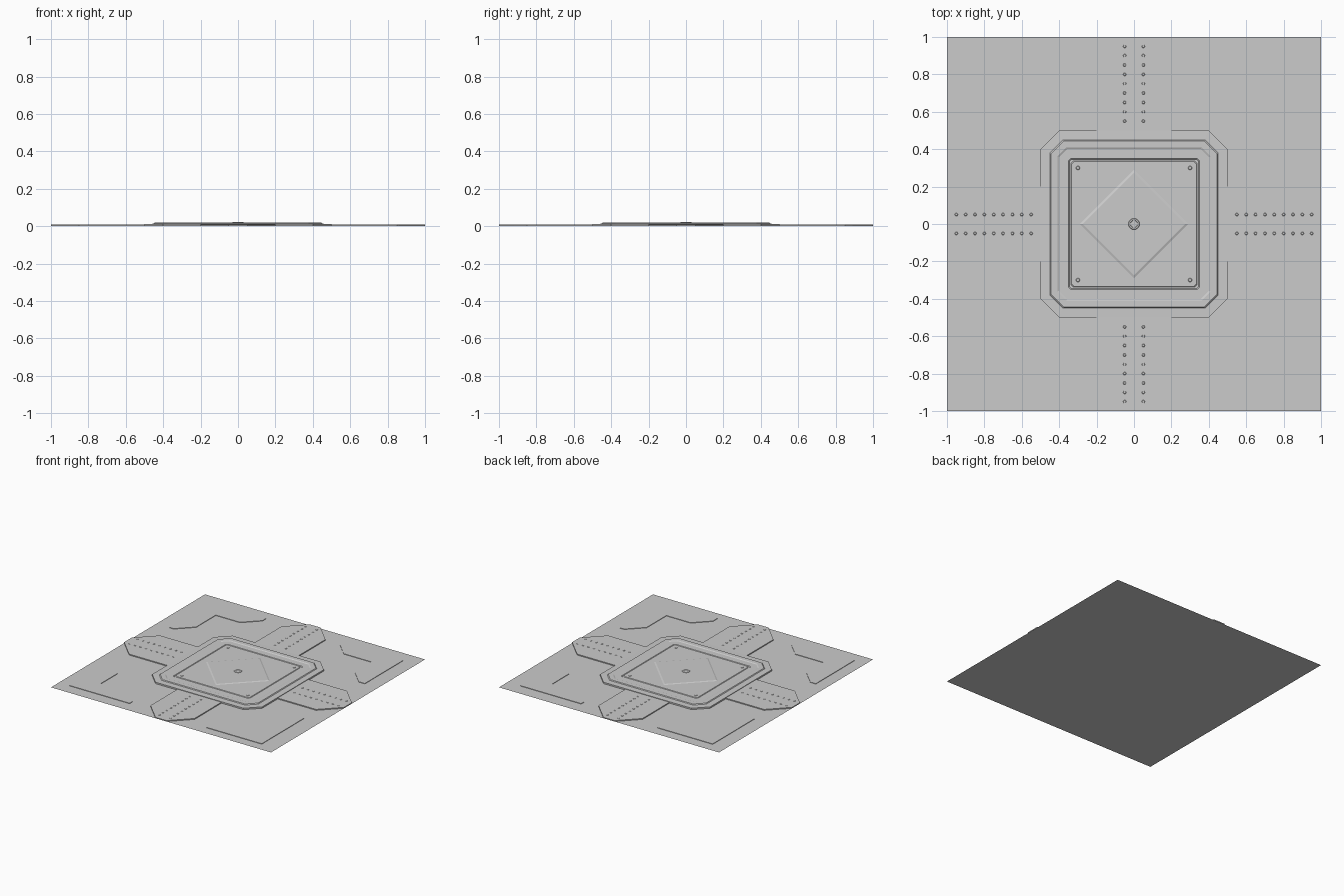
import bpy, bmesh
from math import sin, cos, pi

if "Cube" in bpy.data.objects:
    bpy.data.objects.remove(bpy.data.objects["Cube"])


def loft(name, loops, cap=True):
    """Bridge stacked loops of equal length, closing the last one with a cap."""
    bm = bmesh.new()
    rows = [[bm.verts.new(p) for p in loop] for loop in loops]
    n = len(rows[0])
    for a, b in zip(rows, rows[1:]):
        for i in range(n):
            j = (i + 1) % n
            bm.faces.new((a[i], a[j], b[j], b[i]))
    if cap:
        bm.faces.new(rows[-1])
    me = bpy.data.meshes.new(name)
    bm.to_mesh(me)
    bm.free()
    ob = bpy.data.objects.new(name, me)
    bpy.context.collection.objects.link(ob)
    return ob


def prism(name, pts, z0, z1):
    area = sum(a[0] * b[1] - b[0] * a[1] for a, b in zip(pts, pts[1:] + pts[:1]))
    if area < 0:
        pts = pts[::-1]
    return loft(name, [[(x, y, z) for x, y in pts] for z in (z0, z1)])


def octagon(h, c, z):
    k = h - c
    return [(h, -k, z), (h, k, z), (k, h, z), (-k, h, z),
            (-h, k, z), (-h, -k, z), (-k, -h, z), (k, -h, z)]


def circle(cx, cy, r, z, n):
    return [(cx + r * cos(2 * pi * i / n), cy + r * sin(2 * pi * i / n), z) for i in range(n)]


def turn(x, y, q):
    for _ in range(q):
        x, y = -y, x
    return x, y


def stud(name, x, y, r, z0, z1, n=8):
    return loft(name, [circle(x, y, r, z0, n), circle(x, y, r * 0.75, z1, n)])


BASE, ARM = 0.0, 0.008

# Thin base sheet
loft("base_sheet", [[(-1, -1, BASE), (1, -1, BASE), (1, 1, BASE), (-1, 1, BASE)]])

# Four tapered arms with two rows of rivets
arm = [(0.48, -0.2), (0.85, -0.2), (1, -0.05), (1, 0.05), (0.85, 0.2), (0.48, 0.2)]
for q in range(4):
    prism(f"arm_{q}", [turn(x, y, q) for x, y in arm], BASE, ARM)
    for i in range(9):
        for s in (-0.05, 0.05):
            x, y = turn(0.55 + 0.05 * i, s, q)
            stud(f"arm_rivet_{q}", x, y, 0.009, ARM, ARM + 0.002, 6)

# Raised L-shaped corner panels: signs, outer x, outer y, ends and inner corner
corners = [(-1, 1, 0.88, 0.91, 0.38, 0.365, 0.72, 0.74),
           (1, 1, 0.88, 0.89, 0.33, 0.39, 0.705, 0.73),
           (1, -1, 0.86, 0.92, 0.36, 0.37, 0.70, 0.745),
           (-1, -1, 0.90, 0.90, 0.355, 0.40, 0.73, 0.74)]
for sx, sy, ox, oy, ex, ey, ix, iy in corners:
    pts = [(ox, oy), (ex, oy), (ex, iy + 0.12), (ex + 0.12, iy), (ix, iy),
           (ix, ey + 0.12), (ix + 0.12, ey), (ox, ey)]
    prism("corner_panel", [(sx * x, sy * y) for x, y in pts], BASE, 0.004)

# Stepped octagonal centre with a groove around the square inner plate
profile = [(0.50, 0.10, 0.0), (0.50, 0.10, 0.012), (0.45, 0.07, 0.013), (0.445, 0.07, 0.019),
           (0.41, 0.048, 0.019), (0.402, 0.045, 0.015), (0.35, 0.012, 0.015),
           (0.346, 0.012, 0.011), (0.337, 0.012, 0.011), (0.333, 0.012, 0.015)]
loft("centre_platform", [octagon(*p) for p in profile])

# Bevelled diamond, centre cap and plate bolts
loft("diamond_plate", [circle(0, 0, r, z, 4) for r, z in ((0.29, 0.015), (0.275, 0.019))])
loft("centre_cap", [circle(0, 0, r, z, 24)
                    for r, z in ((0.03, 0.019), (0.028, 0.022), (0.02, 0.022), (0.018, 0.020))])
for x in (-0.3, 0.3):
    for y in (-0.3, 0.3):
        stud("plate_bolt", x, y, 0.011, 0.015, 0.018)
